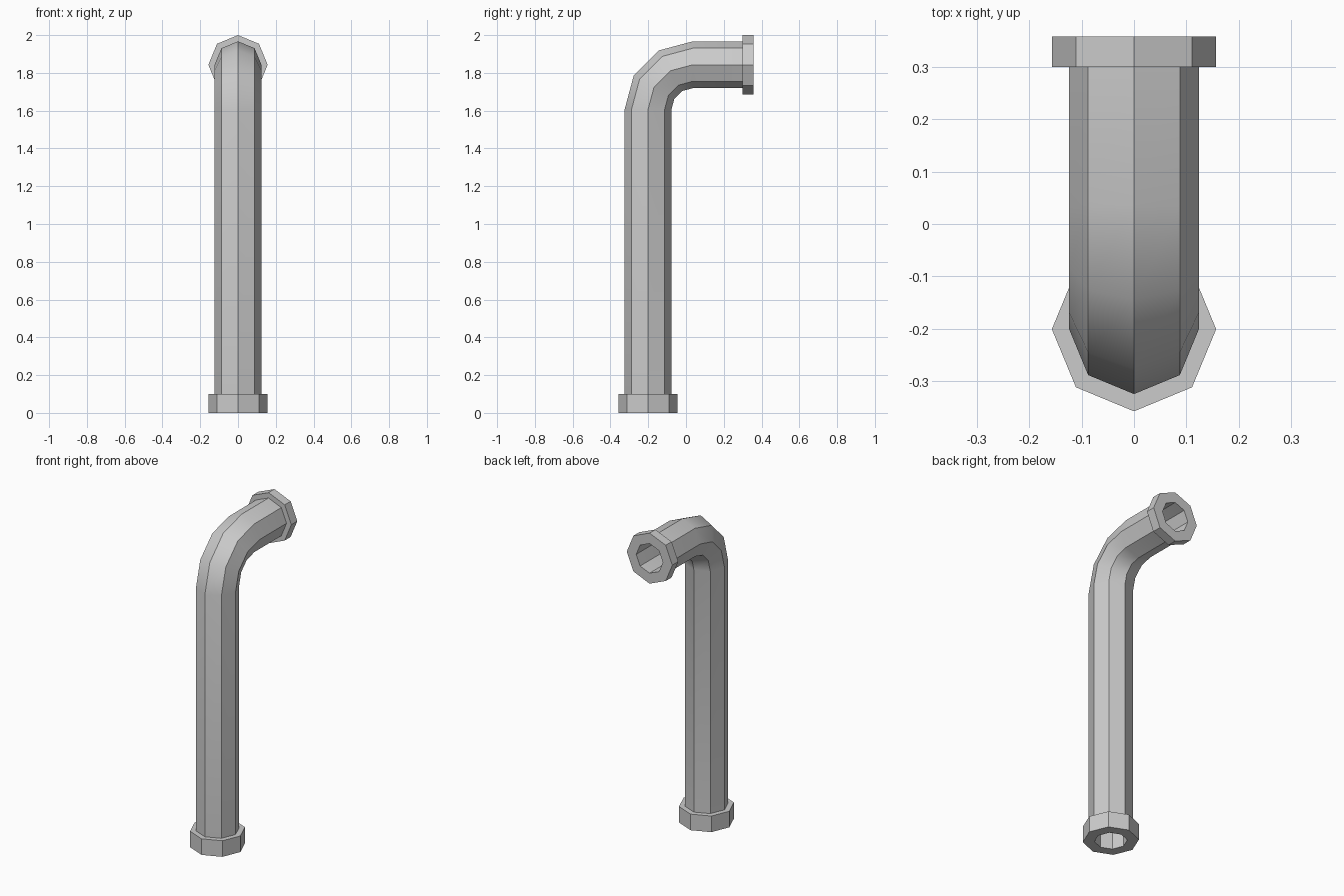
import bpy, bmesh
from math import sin, cos, radians, pi
from mathutils import Vector

if "Cube" in bpy.data.objects:
    bpy.data.objects.remove(bpy.data.objects["Cube"])

SIDES = 8
PIPE_R, COLLAR_R, BORE_R = 0.124, 0.157, 0.092
BASE_Y, TOP_Z, BEND_R = -0.201, 1.843, 0.237
END_Y = 0.358


def upright(z):
    return Vector((0, BASE_Y, z)), 0


def level(y):
    return Vector((0, y, TOP_Z)), 90


def bend(a):
    r = radians(a)
    return Vector((0, BASE_Y + BEND_R * (1 - cos(r)), TOP_Z - BEND_R * (1 - sin(r)))), a


# Elbow centre line in 30 degree steps
elbow = [bend(a) for a in (0, 30, 60, 90)]

# Outside: base collar, pipe, outlet collar; then back through the bore
stations = [(upright(0), COLLAR_R), (upright(0.1), COLLAR_R), (upright(0.1), PIPE_R)]
stations += [(p, PIPE_R) for p in elbow]
stations += [(level(0.3), PIPE_R), (level(0.3), COLLAR_R), (level(END_Y), COLLAR_R)]
stations += [(p, BORE_R) for p in [level(END_Y)] + elbow[::-1] + [upright(0)]]

# Octagonal rings joined into one closed hollow shell
bm = bmesh.new()
rings = []
for (centre, angle), radius in stations:
    a = radians(angle)
    normal = Vector((0, -cos(a), sin(a)))
    side = Vector((1, 0, 0))
    rings.append([bm.verts.new(centre + radius * (cos(t) * normal + sin(t) * side))
                  for t in (2 * pi * i / SIDES for i in range(SIDES))])
for r0, r1 in zip(rings, rings[1:] + rings[:1]):
    for i in range(SIDES):
        j = (i + 1) % SIDES
        bm.faces.new((r0[i], r0[j], r1[j], r1[i]))
bmesh.ops.recalc_face_normals(bm, faces=bm.faces)

mesh = bpy.data.meshes.new("elbow_pipe")
bm.to_mesh(mesh)
bm.free()
pipe = bpy.data.objects.new("elbow_pipe", mesh)
bpy.context.collection.objects.link(pipe)

# Smooth along the bend, crisp between the eight sides
bpy.context.view_layer.objects.active = pipe
pipe.select_set(True)
bpy.ops.object.shade_smooth_by_angle(angle=radians(35))
